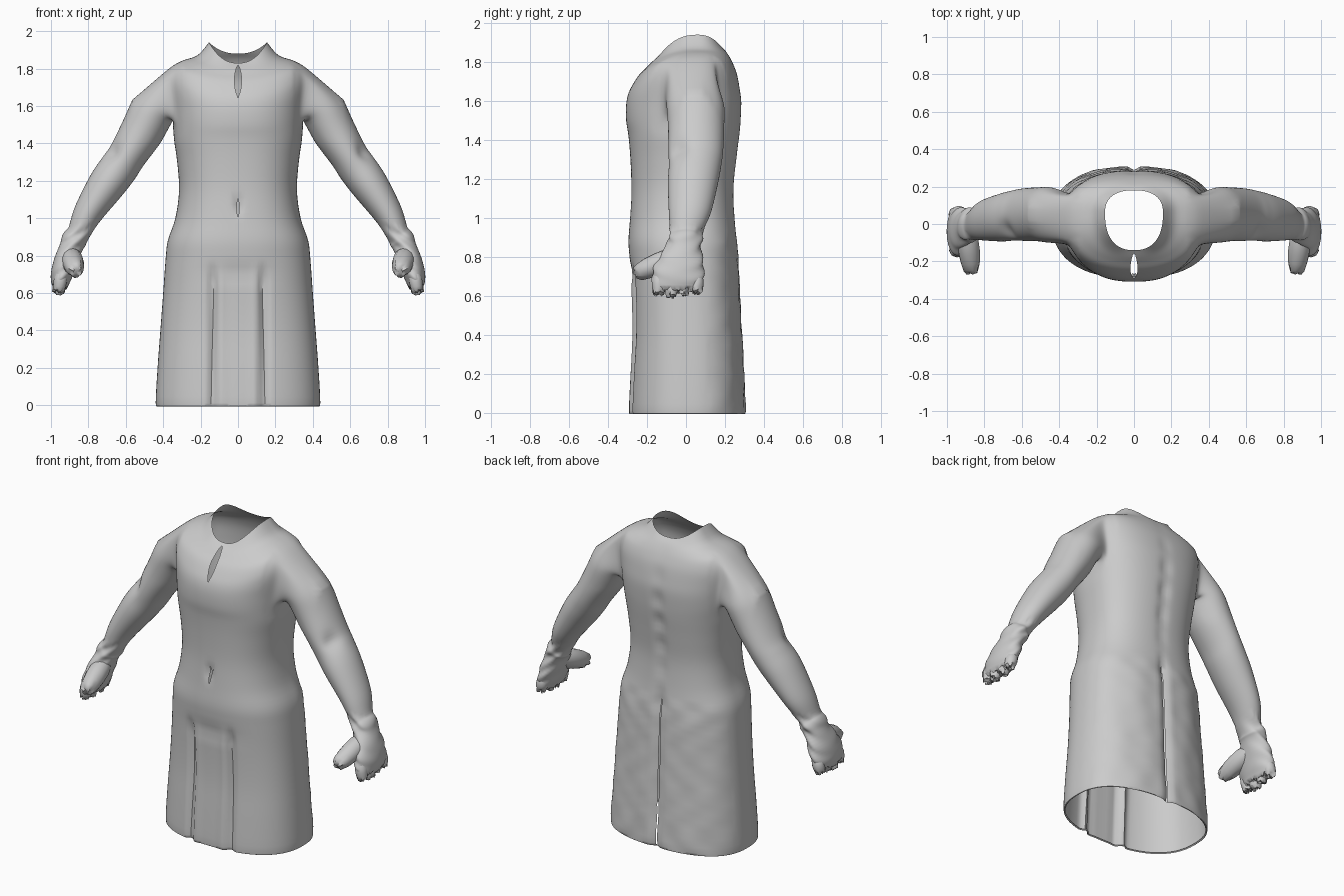
import bpy, bmesh, math, random
from mathutils import Vector

random.seed(4)
if "Cube" in bpy.data.objects:
    bpy.data.objects.remove(bpy.data.objects["Cube"], do_unlink=True)

cloth = bpy.data.materials.new("plain_grey")
cloth.use_nodes = True
GREY = (0.6, 0.6, 0.6, 1)
cloth.diffuse_color = GREY
cloth.node_tree.nodes["Principled BSDF"].inputs["Base Color"].default_value = GREY


def spline(keys, steps):
    """Smooth interpolation through tuples of numbers."""
    out = []
    for i in range(len(keys) - 1):
        p0, p1, p2, p3 = (keys[min(max(i + d, 0), len(keys) - 1)] for d in (-1, 0, 1, 2))
        for s in range(steps):
            t = s / steps
            out.append([0.5 * (2 * b + (c - a) * t + (2 * a - 5 * b + 4 * c - d) * t ** 2
                               + (3 * b - a - 3 * c + d) * t ** 3)
                        for a, b, c, d in zip(p0, p1, p2, p3)])
    return out + [list(keys[-1])]


def bump(v, centre, width):
    return math.exp(-((v - centre) / width) ** 2)


def spow(v):
    return math.copysign(abs(v) ** 0.83, v)


def skin(bm, ring_a, ring_b):
    n = len(ring_a)
    return [bm.faces.new((ring_a[j], ring_a[(j + 1) % n], ring_b[(j + 1) % n], ring_b[j]))
            for j in range(n)]


def tube_points(path, sides):
    """Elliptic rings along a path of (x, y, z, thickness, depth) in the xz plane."""
    rings = []
    for i, (x, y, z, a, b) in enumerate(path):
        p, q = path[max(i - 1, 0)], path[min(i + 1, len(path) - 1)]
        t = Vector((q[0] - p[0], 0, q[2] - p[2])).normalized()
        out = Vector((-t.z, 0, t.x))
        rings.append([Vector((x, y, z)) + out * a * math.cos(f) + Vector((0, b * math.sin(f), 0))
                      for f in (math.tau * j / sides for j in range(sides))])
    return rings


def finish(bm, name):
    bmesh.ops.recalc_face_normals(bm, faces=bm.faces)
    me = bpy.data.meshes.new(name)
    bm.to_mesh(me)
    bm.free()
    me.materials.append(cloth)
    ob = bpy.data.objects.new(name, me)
    bpy.context.collection.objects.link(ob)
    m = ob.modifiers.new("mirror", "MIRROR")
    m.merge_threshold = 0.001
    bpy.ops.object.select_all(action="DESELECT")
    ob.select_set(True)
    bpy.context.view_layer.objects.active = ob
    bpy.ops.object.shade_smooth_by_angle(angle=math.radians(50))
    return ob


# Tunic profile: half width, front y, back y, side y, then side, front and back heights
LOWER = [(0, .428, -.28, .297), (.012, .44, -.29, .308), (.2, .43, -.282, .3),
         (.4, .415, -.272, .29), (.6, .4, -.275, .28), (.78, .387, -.288, .272),
         (.88, .375, -.295, .262), (1, .335, -.287, .25), (1.15, .315, -.28, .245),
         (1.3, .325, -.285, .26), (1.42, .342, -.295, .275)]
keys = [(w, f, b, .02, z, z, z) for z, w, f, b in LOWER]
keys += [(.35, -.307, .282, .04, 1.51, 1.5, 1.5), (.358, -.307, .285, .05, 1.59, 1.58, 1.59),
         (.37, -.295, .277, .05, 1.67, 1.64, 1.66), (.378, -.27, .264, .05, 1.75, 1.69, 1.73),
         (.355, -.24, .247, .05, 1.815, 1.735, 1.78), (.29, -.205, .228, .055, 1.845, 1.77, 1.82),
         (.215, -.175, .205, .06, 1.872, 1.80, 1.855), (.155, -.14, .18, .06, 1.94, 1.83, 1.88)]
STEPS, COLS = 4, 72
HOLE_LOW, HOLE_TOP, HOLE_W, MID = 11 * STEPS, 15 * STEPS, 9, COLS // 2

bm = bmesh.new()
grid = []
for hw, yf, yb, yc, zs, zf, zb in spline(keys, STEPS):
    row = []
    for k in range(COLS + 1):
        a = math.pi * (k / COLS - 0.5)
        c, s = max(math.cos(a), 0), math.sin(a)
        x = hw * spow(c) if 0 < k < COLS else 0
        y = yc + spow(s) * ((yb - yc) if s > 0 else (yc - yf))
        z = zs + ((zb if s > 0 else zf) - zs) * s * s
        if s < -0.3:
            # Front pleats, lower belly fold and navel
            fade = min(max((.75 - z) / .08, 0), 1)
            y += fade * (.026 * bump(x, .135, .022) - .008 * bump(x, .095, .02))
            y += .012 * bump(z, .71, .04) * bump(x, 0, .16)
            y += .022 * bump(z, 1.07, .035) * bump(x, 0, .02)
            # Neck slit
            if k == 0 and 1.65 < z < 1.815:
                x = .019 * math.sin(math.pi * (z - 1.65) / .17) ** .7
            if k == 0 and 1.03 < z < 1.11:
                x = .006
        if s > 0.3:
            # Spine dents, back vent and soft wrinkles
            y -= bump(x, 0, .035) * (.012 + .006 * math.sin(z * 42)) * bump(z, 1.35, .3)
            y -= .02 * bump(x, 0, .025) * min(max((.98 - z) / .1, 0), 1)
            if z < .9:
                y += .004 * math.sin(x * 31 + 2 * math.sin(z * 13)) * math.sin(z * 23)
                if k == COLS:
                    x = .004 * min(1, (.95 - z) / .2)
        row.append(bm.verts.new((x, y, z)))
    grid.append(row)
for r in range(len(grid) - 1):
    for k in range(COLS):
        if HOLE_LOW <= r < HOLE_TOP and abs(k + .5 - MID) < HOLE_W:
            continue
        bm.faces.new((grid[r][k], grid[r][k + 1], grid[r + 1][k + 1], grid[r + 1][k]))

# Armhole edge, walked from the top of the shoulder towards the back
lo, hi = MID - HOLE_W, MID + HOLE_W
loop = [grid[HOLE_TOP][k] for k in range(MID, hi)]
loop += [grid[r][hi] for r in range(HOLE_TOP, HOLE_LOW, -1)]
loop += [grid[HOLE_LOW][k] for k in range(hi, lo, -1)]
loop += [grid[r][lo] for r in range(HOLE_LOW, HOLE_TOP)]
loop += [grid[HOLE_TOP][k] for k in range(lo, MID)]
SIDES = len(loop)

# Sleeve and fist: x, y, z, thickness, depth
ARM = [(.455, .05, 1.58, .122, .152), (.51, .052, 1.47, .117, .145), (.59, .05, 1.34, .103, .14),
       (.64, .046, 1.265, .104, .134), (.705, .035, 1.175, .1, .128), (.8, .02, 1.03, .079, .108),
       (.85, 0, .925, .062, .083), (.875, -.005, .885, .068, .09), (.892, -.015, .845, .062, .092),
       (.925, -.035, .76, .062, .125), (.945, -.042, .69, .057, .132), (.952, -.042, .645, .046, .12)]
rings = tube_points(spline(ARM, 5), SIDES)
prev = loop
blend = [[v.co.lerp(p, u) for v, p in zip(loop, rings[0])] for u in (.2, .4, .6, .8)]
for ring in blend + rings:
    for p in ring:
        # Elbow crease and wrist folds
        d = (p - Vector((.665, -.03, 1.345))).length
        p += Vector((-.85, .2, -.4)) * .022 * bump(d, 0, .05)
        if p.z < .95:
            p.y += .005 * math.sin(p.z * 90 + p.x * 60)
    cur = [bm.verts.new(p) for p in ring]
    skin(bm, prev, cur)
    prev = cur
# Torn closing rim of the fist
for shrink, drop in ((.8, .012), (.5, .0), (.15, .004)):
    mid = sum((v.co for v in prev), Vector()) / SIDES
    cur = [bm.verts.new(mid + (v.co - mid) * shrink
                        + Vector((0, 0, random.uniform(-.012, .008) - drop))) for v in prev]
    skin(bm, prev, cur)
    prev = cur
bm.faces.new(prev)

# Soften the join of sleeve and body
near = [v for v in bm.verts if .3 < v.co.x < .56 and 1.42 < v.co.z < 1.86
        and abs(v.co.y - .04) < .25]
for _ in range(10):
    bmesh.ops.smooth_vert(bm, verts=near, factor=.5, use_axis_x=True, use_axis_y=True, use_axis_z=True)
finish(bm, "tunic_with_arms")


def stub(bm, start, end, r0, r1, rag, sides=14):
    """Rounded finger stump with a ragged tip."""
    start, end = Vector(start), Vector(end)
    axis = end - start
    u = axis.orthogonal().normalized()
    w = axis.normalized().cross(u)
    prev = None
    for t, s in ((0, .8), (.2, 1), (.45, 1.05), (.7, 1), (.88, .85), (.97, .6), (1, .25)):
        r = (r0 + (r1 - r0) * t) * s
        ring = []
        for j in range(sides):
            f = math.tau * j / sides
            jit = rag * random.uniform(-1, 1) if t > .8 else 0
            ring.append(bm.verts.new(start + axis * t + (u * math.cos(f) + w * math.sin(f)) * (r + jit * .5)
                                     + axis.normalized() * jit))
        if prev:
            skin(bm, prev, ring)
        prev = ring
    bm.faces.new(prev)


# Thumb reaching forward
bm = bmesh.new()
stub(bm, (.895, -.05, .80), (.866, -.262, .715), .06, .05, .008)
finish(bm, "thumbs")

# Four torn finger stumps under the fist
bm = bmesh.new()
for i in range(4):
    y = -.14 + .065 * i
    stub(bm, (.945, y, .70), (.958 + .006 * (i % 2), y, .597 + .01 * abs(i - 1)), .036, .032, .011)
finish(bm, "finger_stumps")
